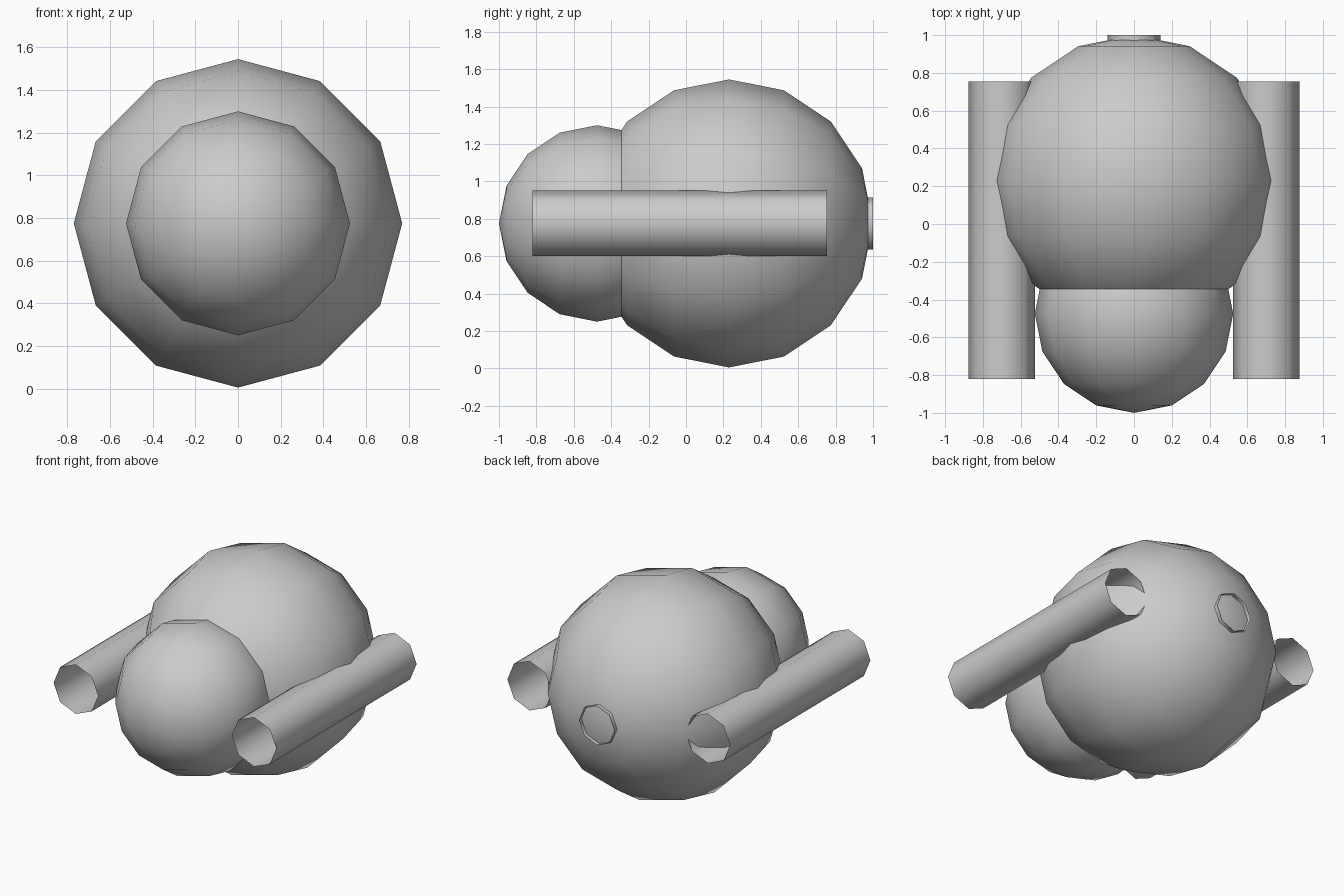
import bpy
from math import radians

if "Cube" in bpy.data.objects:
    bpy.data.objects.remove(bpy.data.objects["Cube"])

AXIS_Z = 0.775  # shared height of every part's centre line


def finish(name):
    # all parts lie along the y axis and are smooth shaded
    obj = bpy.context.object
    obj.name = name
    bpy.ops.object.transform_apply(location=False, rotation=True, scale=True)
    bpy.ops.object.shade_smooth()
    return obj


def ball(name, y, radius):
    bpy.ops.mesh.primitive_uv_sphere_add(
        segments=12, ring_count=8, radius=radius,
        location=(0, y, AXIS_Z), rotation=(radians(90), 0, 0))
    return finish(name)


def tube(name, x, y0, y1, radius):
    # open-ended eight-sided tube
    bpy.ops.mesh.primitive_cylinder_add(
        vertices=8, radius=radius, depth=y1 - y0, end_fill_type='NOTHING',
        location=(x, (y0 + y1) / 2, AXIS_Z), rotation=(radians(90), 0, 0))
    return finish(name)


# Main body and the smaller front ball
ball("body", 0.23, 0.77)
ball("front_ball", -0.475, 0.525)

# Side tubes
for side, name in ((-1, "left_tube"), (1, "right_tube")):
    tube(name, side * 0.70, -0.82, 0.755, 0.175)

# Short ring at the back
tube("rear_ring", 0, 0.92, 1.0, 0.14)
